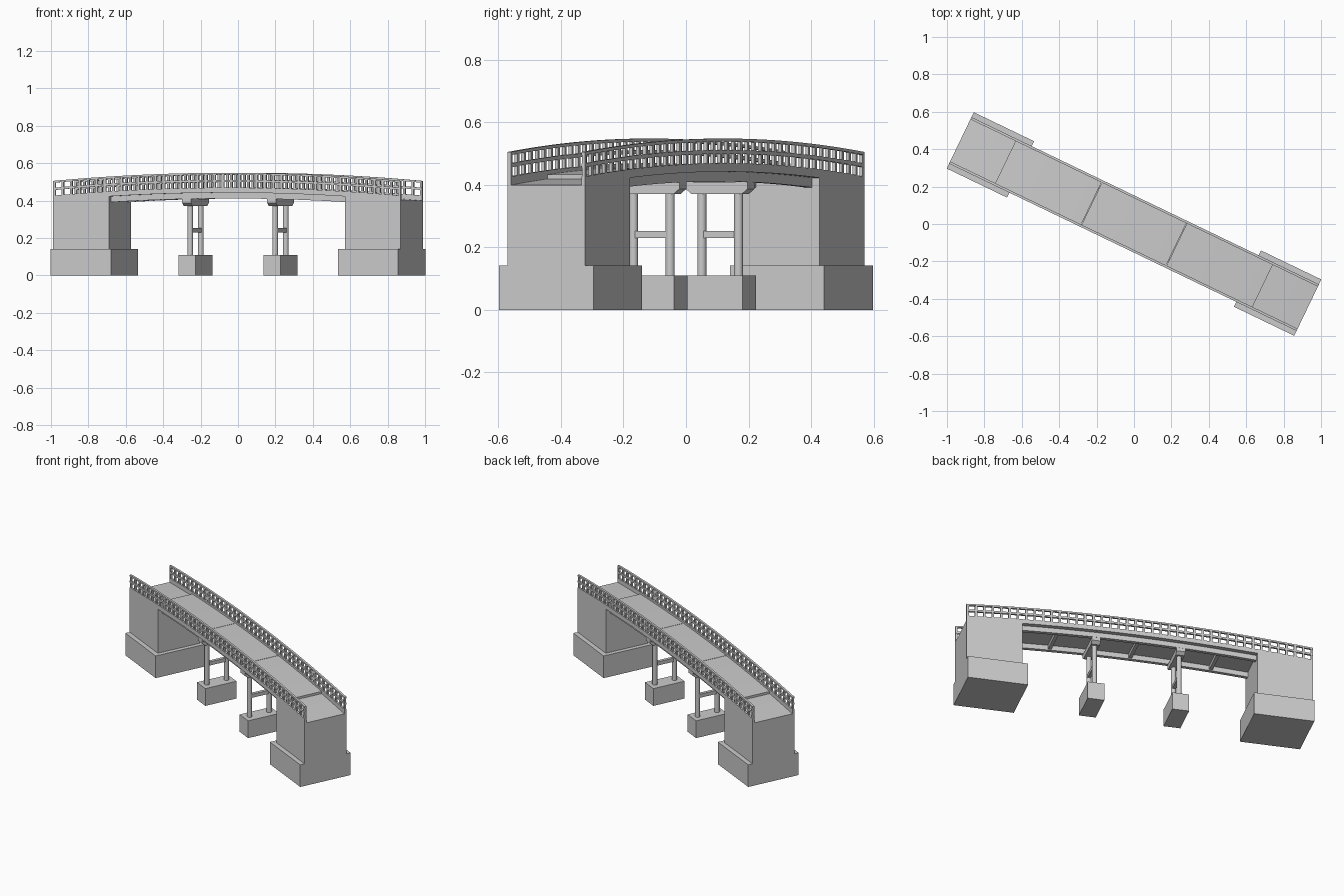
import bpy, bmesh, math
from mathutils import Matrix

if "Cube" in bpy.data.objects:
    bpy.data.objects.remove(bpy.data.objects["Cube"])

ROT = Matrix.Rotation(math.radians(-25.7), 4, 'Z')   # bridge runs diagonally in plan
END, SPAN, PIER = 1.031, 0.763, 0.252


def curve(u):
    """Height of the cambered deck line."""
    return 0.442 - 0.043 * (u / END) ** 2


def finish(name, bm):
    bmesh.ops.recalc_face_normals(bm, faces=bm.faces)
    me = bpy.data.meshes.new(name)
    bm.to_mesh(me)
    bm.free()
    ob = bpy.data.objects.new(name, me)
    bpy.context.collection.objects.link(ob)
    ob.matrix_world = ROT
    return ob


def prism(bm, profile, axis, a, b):
    """Extrude a closed 2D profile: axis 'u' -> (v,z) profile, axis 'v' -> (u,z) profile."""
    def pt(p, t):
        return (t, p[0], p[1]) if axis == 'u' else (p[0], t, p[1])
    lo = [bm.verts.new(pt(p, a)) for p in profile]
    hi = [bm.verts.new(pt(p, b)) for p in profile]
    n = len(profile)
    bm.faces.new(lo)
    bm.faces.new(hi[::-1])
    for i in range(n):
        j = (i + 1) % n
        bm.faces.new((lo[i], hi[i], hi[j], lo[j]))


def box(bm, u0, u1, v0, v1, z0, z1):
    prism(bm, [(u0, z0), (u1, z0), (u1, z1), (u0, z1)], 'v', v0, v1)


def strip(bm, u0, u1, v0, v1, d0, d1, base=None):
    """Bar following the camber between two offsets; base gives a flat bottom."""
    n = max(1, round((u1 - u0) / 0.06))
    us = [u0 + (u1 - u0) * i / n for i in range(n + 1)]
    rings = []
    for u in us:
        zb = curve(u) + d0 if base is None else base
        zt = curve(u) + d1
        rings.append([bm.verts.new(c) for c in
                      ((u, v0, zb), (u, v1, zb), (u, v1, zt), (u, v0, zt))])
    bm.faces.new(rings[0])
    bm.faces.new(rings[-1][::-1])
    for a, b in zip(rings, rings[1:]):
        for i in range(4):
            j = (i + 1) % 4
            bm.faces.new((a[i], b[i], b[j], a[j]))


# Abutments: wide footing and a wall with a cambered top
for s, side in ((-1, "left"), (1, "right")):
    bm = bmesh.new()
    u0, u1 = sorted((s * 0.673, s * END))
    box(bm, u0, u1, -0.167, 0.167, 0, 0.141)
    finish(side + "_abutment_footing", bm)
    bm = bmesh.new()
    u0, u1 = sorted((s * 0.70, s * END))
    strip(bm, u0, u1, -0.138, 0.138, 0, 0, base=0.141)
    finish(side + "_abutment_wall", bm)

# Piers: footing, two round columns, tie beam, cap with tapered ends
for s, side in ((-1, "left"), (1, "right")):
    c = s * PIER
    bm = bmesh.new()
    box(bm, c - 0.05, c + 0.05, -0.103, 0.103, 0, 0.11)
    finish(side + "_pier_footing", bm)
    bm = bmesh.new()
    for v in (-0.065, 0.065):
        bmesh.ops.create_cone(bm, cap_ends=True, segments=20, radius1=0.0148,
                              radius2=0.0148, depth=0.264,
                              matrix=Matrix.Translation((c, v, 0.241)))
    ob = finish(side + "_pier_columns", bm)
    for p in ob.data.polygons:
        p.use_smooth = len(p.vertices) == 4
    bm = bmesh.new()
    box(bm, c - 0.01, c + 0.01, -0.062, 0.062, 0.229, 0.252)
    finish(side + "_pier_tie_beam", bm)
    bm = bmesh.new()
    prism(bm, [(-0.09, 0.371), (0.09, 0.371), (0.11, 0.387), (0.11, 0.409),
               (-0.11, 0.409), (-0.11, 0.387)], 'u', c - 0.026, c + 0.026)
    finish(side + "_pier_cap", bm)

# Three deck slabs with narrow joints
bm = bmesh.new()
g = 0.0015
for u0, u1 in ((-SPAN, -PIER - g), (-PIER + g, PIER - g), (PIER + g, SPAN)):
    strip(bm, u0, u1, -0.126, 0.126, 0, 0.014)
finish("deck_slabs", bm)

# Girders and the cross diaphragm in the middle of each span
bm = bmesh.new()
for v in (-0.1, 0.1):
    strip(bm, -0.72, 0.72, v - 0.011, v + 0.011, -0.031, 0.001)
finish("girders", bm)
bm = bmesh.new()
for u in (-0.48, 0, 0.48):
    strip(bm, u - 0.01, u + 0.01, -0.09, 0.09, -0.025, 0.001)
finish("diaphragms", bm)

# Railings: solid curb, two rails and evenly spaced posts
CELLS = 41
for s, side in ((-1, "front"), (1, "back")):
    v0, v1 = sorted((s * 0.125, s * 0.138))
    bm = bmesh.new()
    strip(bm, -END, END, v0, v1, 0, 0.027)
    finish(side + "_curb", bm)
    bm = bmesh.new()
    strip(bm, -END, END, v0, v1, 0.057, 0.069)
    strip(bm, -END, END, v0, v1, 0.096, 0.106)
    finish(side + "_rails", bm)
    bm = bmesh.new()
    for i in range(CELLS + 1):
        u = -END + 0.0065 + (2 * END - 0.013) * i / CELLS
        strip(bm, u - 0.0065, u + 0.0065, v0 + 0.001, v1 - 0.001, 0.02, 0.1)
    finish(side + "_posts", bm)
